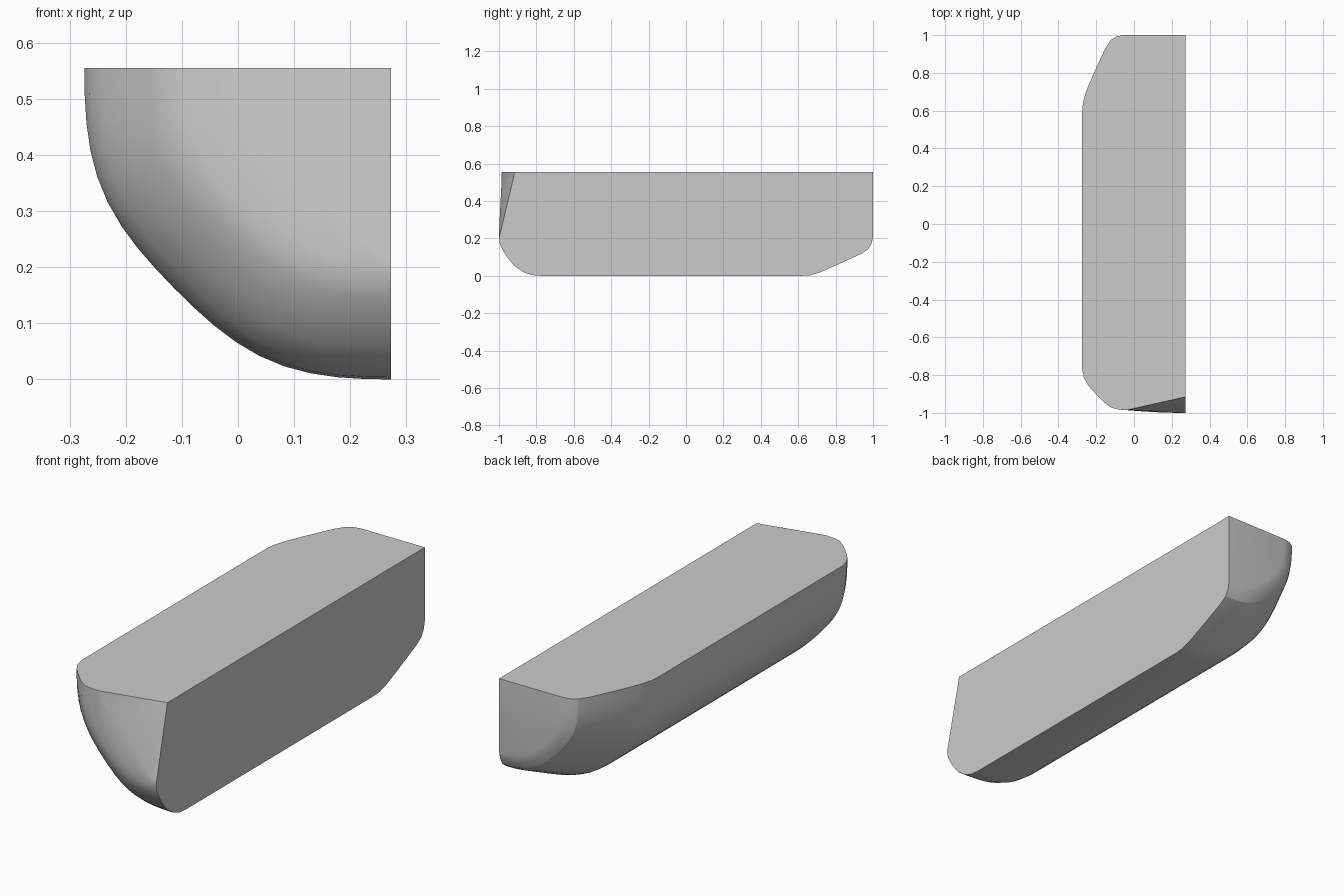
import bpy, bmesh, math
from mathutils import Vector

cube = bpy.data.objects.get("Cube")
if cube:
    bpy.data.objects.remove(cube)

AXIS_X, AXIS_Z = 0.273, 0.555
SEGMENTS = 18

# Stations along the hull: side radius, its y, bottom radius, its y
STATIONS = [
    (0.310, -0.985, 0.355, -1.000),
    (0.360, -0.981, 0.385, -0.995),
    (0.392, -0.973, 0.412, -0.983),
    (0.430, -0.945, 0.450, -0.960),
    (0.475, -0.900, 0.500, -0.920),
    (0.515, -0.855, 0.535, -0.870),
    (0.538, -0.815, 0.551, -0.825),
    (0.547, -0.770, 0.555, -0.775),
    (0.547, 0.600, 0.555, 0.620),
    (0.543, 0.645, 0.552, 0.665),
    (0.527, 0.700, 0.537, 0.715),
    (0.490, 0.790, 0.500, 0.800),
    (0.425, 0.930, 0.436, 0.940),
    (0.395, 0.975, 0.412, 0.975),
    (0.365, 0.993, 0.380, 0.993),
    (0.330, 1.000, 0.345, 1.000),
]

# Quarter hull: rings swept from the side edge round to the keel
bm = bmesh.new()
rings, spine = [], []
for side, y_side, bottom, y_bottom in STATIONS:
    ring = []
    for i in range(SEGMENTS + 1):
        a = math.pi / 2 * i / SEGMENTS
        bulge = 1 + 0.02 * math.sin(4 * a) ** 2
        t = math.sin(a) ** 2
        ring.append(bm.verts.new((AXIS_X - side * bulge * math.cos(a),
                                  y_side + (y_bottom - y_side) * t,
                                  AXIS_Z - bottom * bulge * math.sin(a))))
    rings.append(ring)
    spine.append(bm.verts.new((AXIS_X, (y_side + y_bottom) / 2, AXIS_Z)))

for k in range(len(rings) - 1):
    r, s = rings[k], rings[k + 1]
    for i in range(SEGMENTS):
        bm.faces.new((r[i], r[i + 1], s[i + 1], s[i]))
    # Flat top and flat inner wall
    bm.faces.new((spine[k], r[0], s[0], spine[k + 1]))
    bm.faces.new((r[-1], spine[k], spine[k + 1], s[-1]))

# End caps as fans around the corner edge
for k in (0, -1):
    for i in range(SEGMENTS):
        bm.faces.new((spine[k], rings[k][i], rings[k][i + 1]))
bmesh.ops.recalc_face_normals(bm, faces=bm.faces)

# Slanted cut across the front corner
corner = Vector((AXIS_X, -0.915, AXIS_Z))
low = Vector((AXIS_X, -1.0, 0.2))
outer = Vector((-0.04, -0.985, AXIS_Z))
normal = (low - corner).cross(outer - corner)
if normal.y > 0:
    normal.negate()
cut = bmesh.ops.bisect_plane(bm, geom=bm.verts[:] + bm.edges[:] + bm.faces[:],
                             dist=0.0001, plane_co=corner, plane_no=normal,
                             clear_outer=True)
edges = [e for e in bm.edges if e.is_boundary]
bmesh.ops.holes_fill(bm, edges=edges, sides=0)
bmesh.ops.recalc_face_normals(bm, faces=bm.faces)

mesh = bpy.data.meshes.new("quarter_hull")
bm.to_mesh(mesh)
bm.free()
hull = bpy.data.objects.new("quarter_hull", mesh)
bpy.context.collection.objects.link(hull)

# Plain grey
grey = bpy.data.materials.new("light_grey")
grey.use_nodes = True
colour = (0.6, 0.6, 0.6, 1)
grey.diffuse_color = colour
grey.node_tree.nodes["Principled BSDF"].inputs["Base Color"].default_value = colour
mesh.materials.append(grey)

# Soft shell, sharp cut edges
bpy.ops.object.select_all(action='DESELECT')
hull.select_set(True)
bpy.context.view_layer.objects.active = hull
bpy.ops.object.shade_smooth_by_angle(angle=math.radians(25))
